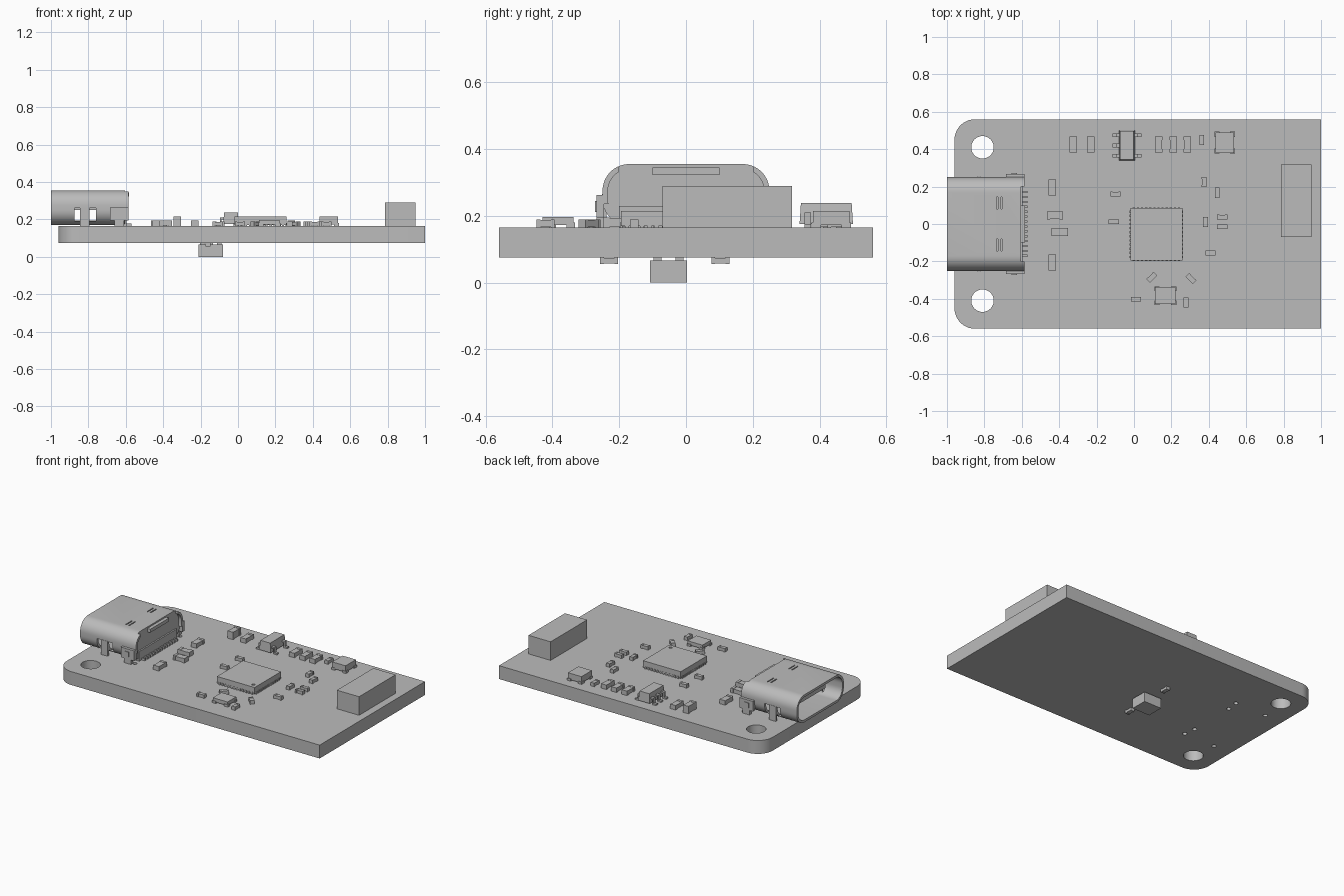
import bpy, bmesh, math
from mathutils import Vector, Matrix

cube = bpy.data.objects.get("Cube")
if cube:
    bpy.data.objects.remove(cube, do_unlink=True)

grey = bpy.data.materials.new("plain grey")
grey.use_nodes = True
grey.diffuse_color = (0.5, 0.5, 0.5, 1)
grey.node_tree.nodes["Principled BSDF"].inputs["Base Color"].default_value = (0.5, 0.5, 0.5, 1)

BOTTOM, TOP = 0.075, 0.165          # board faces


def finish(name, bm):
    bmesh.ops.recalc_face_normals(bm, faces=bm.faces[:])
    mesh = bpy.data.meshes.new(name)
    bm.to_mesh(mesh)
    bm.free()
    mesh.materials.append(grey)
    ob = bpy.data.objects.new(name, mesh)
    bpy.context.collection.objects.link(ob)
    return ob


def add_box(bm, x0, x1, y0, y1, z0, z1):
    size = Vector((abs(x1 - x0), abs(y1 - y0), z1 - z0))
    mid = Vector((x0 + x1, y0 + y1, z0 + z1)) / 2
    bmesh.ops.create_cube(bm, size=1, matrix=Matrix.Translation(mid) @ Matrix.Diagonal(size).to_4x4())


def boxes(name, *items):
    bm = bmesh.new()
    for item in items:
        add_box(bm, *item)
    return finish(name, bm)


def add_rod(bm, x, y, r, z0, z1, sides=32):
    bmesh.ops.create_cone(bm, cap_ends=True, segments=sides, radius1=r, radius2=r, depth=z1 - z0,
                          matrix=Matrix.Translation((x, y, (z0 + z1) / 2)))


def prism(name, pts, offset):
    bm = bmesh.new()
    face = bm.faces.new([bm.verts.new(p) for p in pts])
    new = bmesh.ops.extrude_face_region(bm, geom=[face])["geom"]
    bmesh.ops.translate(bm, vec=offset, verts=[v for v in new if isinstance(v, bmesh.types.BMVert)])
    return finish(name, bm)


def rounded(a0, a1, b0, b1, radii, steps=10):
    """Counterclockwise rounded rectangle; radii run from the lower left corner."""
    out = []
    corners = [(a0, b0, 1, 1), (a1, b0, -1, 1), (a1, b1, -1, -1), (a0, b1, 1, -1)]
    for k, ((a, b, sa, sb), r) in enumerate(zip(corners, radii)):
        for i in range(steps + 1 if r else 1):
            t = math.pi * (1 + k / 2 + i / steps / 2)
            out.append((a + r * (sa + math.cos(t)), b + r * (sb + math.sin(t))))
    return out


def cut(ob, cutter):
    mod = ob.modifiers.new("cut", 'BOOLEAN')
    mod.operation, mod.solver, mod.object = 'DIFFERENCE', 'EXACT', cutter
    select(ob)
    bpy.ops.object.modifier_apply(modifier=mod.name)
    bpy.data.objects.remove(cutter, do_unlink=True)


def select(ob):
    bpy.ops.object.select_all(action='DESELECT')
    ob.select_set(True)
    bpy.context.view_layer.objects.active = ob


def smooth(ob):
    select(ob)
    bpy.ops.object.shade_smooth_by_angle(angle=math.radians(30))


# Circuit board with mounting holes and small connector holes
outline = rounded(-0.96, 1, -0.56, 0.56, (0.11, 0, 0, 0.11))
board = prism("circuit_board", [(x, y, BOTTOM) for x, y in outline], (0, 0, TOP - BOTTOM))
bm = bmesh.new()
for s in (-1, 1):
    add_rod(bm, -0.81, s * 0.41, 0.06, 0, 0.3, 48)
    for x, y in ((-0.61, 0.16), (-0.6, 0.24), (-0.83, 0.24)):
        add_rod(bm, x, s * y, 0.014, 0, 0.3, 16)
cut(board, finish("hole_cutter", bm))
smooth(board)

# Connector shell: hollow rounded tube open at the board edge
def tube(name, x0, x1, inset):
    r = 0.08 - inset
    pts = rounded(-0.25 + inset, 0.25 - inset, 0.17 + inset, 0.355 - inset, (r,) * 4)
    return prism(name, [(x0, a, b) for a, b in pts], (x1 - x0, 0, 0))


shell = tube("connector_shell", -1, -0.585, 0)
cut(shell, tube("cavity_cutter", -1.1, -0.64, 0.016))
cut(shell, tube("rear_cutter", -0.605, -0.5, 0.016))
slots = [(-0.605, -0.5, -0.2, 0.2, 0.31, 0.4), (-0.605, -0.5, -0.3, 0.3, 0.1, 0.235)]
for s in (-1, 1):
    slots += [(-0.875, -0.845, s * 0.2, s * 0.3, 0.192, 0.262),
              (-0.795, -0.76, s * 0.2, s * 0.3, 0.192, 0.262)]
    # H shaped latch cuts in the roof
    slots += [(-0.735, -0.728, s * 0.08, s * 0.145, 0.33, 0.4),
              (-0.712, -0.705, s * 0.08, s * 0.145, 0.33, 0.4)]
cut(shell, boxes("slot_cutter", *slots))
smooth(shell)

# Connector internals, rear housing and contacts
boxes("connector_tongue", (-0.92, -0.62, -0.17, 0.17, 0.25, 0.28))
boxes("connector_rear_tab", (-0.61, -0.583, -0.1, 0.1, 0.322, 0.345))
boxes("connector_rear_housing", (-0.63, -0.595, -0.2, 0.2, TOP, 0.23))
boxes("connector_pins", *[(-0.6, -0.57, y - 0.006, y + 0.006, TOP, 0.178)
                          for y in [-0.17 + i * 0.0262 for i in range(14)]])
for side, s in (("right", -1), ("left", 1)):
    boxes(side + "_front_leg", (-0.845, -0.795, s * 0.238, s * 0.252, 0.15, 0.265))
    boxes(side + "_rear_leg", (-0.685, -0.585, s * 0.245, s * 0.268, 0.195, 0.263),
          (-0.66, -0.61, s * 0.245, s * 0.268, 0.15, 0.2),
          (-0.655, -0.625, s * 0.262, s * 0.272, 0.212, 0.245))

# Processor with edge contacts and a pin one dimple
processor = boxes("processor", (-0.02, 0.26, -0.195, 0.085, 0.17, 0.215))
bm = bmesh.new()
add_rod(bm, 0.23, -0.165, 0.011, 0.21, 0.23, 16)
cut(processor, finish("dimple_cutter", bm))
contacts = []
for i in range(12):
    t = -0.121 + i * 0.022
    for s in (-1, 1):
        e = s * 0.135
        o = s * 0.143
        contacts += [(0.12 + t - 0.006, 0.12 + t + 0.006, -0.055 + e, -0.055 + o, TOP, 0.18),
                     (0.12 + e, 0.12 + o, -0.055 + t - 0.006, -0.055 + t + 0.006, TOP, 0.18)]
boxes("processor_contacts", *contacts)

# Five lead regulator with a tapered body
bm = bmesh.new()
add_box(bm, -0.08, 0.005, 0.34, 0.5, 0.175, 0.238)
for v in bm.verts:
    if v.co.z > 0.2:
        v.co.x = -0.0375 + (v.co.x + 0.0375) * 0.85
        v.co.y = 0.42 + (v.co.y - 0.42) * 0.95
finish("regulator_body", bm)
leads = []
for y, sides in ((0.475, (-1, 1)), (0.42, (-1,)), (0.365, (-1, 1))):
    for s in sides:
        def at(d):
            return -0.0375 + s * d
        leads += [(at(0.055), at(0.078), y - 0.01, y + 0.01, TOP, 0.175),
                  (at(0.052), at(0.06), y - 0.01, y + 0.01, TOP, 0.21),
                  (at(0.035), at(0.06), y - 0.01, y + 0.01, 0.2, 0.21)]
boxes("regulator_leads", *leads)


# Two terminal chips: a body between slightly larger end caps
def chip(name, x, y, length, width, height, angle=0, z=TOP):
    bm = bmesh.new()
    l, w = length / 2, width / 2
    add_box(bm, -l * 0.6, l * 0.6, -w * 0.94, w * 0.94, 0.002, height - 0.002)
    for s in (-1, 1):
        add_box(bm, s * l * 0.58, s * l, -w, w, 0, height)
    ob = finish(name, bm)
    ob.location = (x, y, z)
    ob.rotation_euler.z = math.radians(angle)


for x, h in ((-0.325, 0.05), (-0.23, 0.03), (0.132, 0.03), (0.21, 0.03), (0.285, 0.03)):
    chip("rear_row_chip", x, 0.425, 0.085, 0.04, h, 90)
for y in (0.195, -0.205):
    chip("connector_side_chip", -0.437, y, 0.085, 0.042, 0.03, 90)
for x, y in ((-0.423, 0.046), (-0.397, -0.043)):
    chip("connector_diode", x, y, 0.086, 0.043, 0.03)
for x, y in ((-0.098, 0.16), (-0.108, 0.012), (0.472, 0.037), (0.472, -0.015),
             (0.41, -0.155), (0.01, -0.402)):
    chip("small_cross_chip", x, y, 0.054, 0.026, 0.024)
for x, y in ((0.362, 0.45), (0.375, 0.225), (0.445, 0.167), (0.383, 0.01), (0.278, -0.42)):
    chip("small_long_chip", x, y, 0.054, 0.026, 0.024, 90)
chip("angled_chip", 0.095, -0.285, 0.055, 0.028, 0.024, 45)
chip("angled_chip", 0.305, -0.292, 0.055, 0.028, 0.024, -45)

# Oscillator cans on corner pads
for x, y, w, d, h in ((0.168, -0.383, 0.11, 0.092, 0.032), (0.485, 0.435, 0.1, 0.11, 0.05)):
    parts = [(x - w / 2, x + w / 2, y - d / 2, y + d / 2, 0.172, TOP + h)]
    for s in (-1, 1):
        for t in (-1, 1):
            parts.append((x + s * w * 0.28, x + s * (w / 2 + 0.004),
                          y + t * d * 0.28, y + t * (d / 2 + 0.004), TOP, 0.18))
    boxes("oscillator", *parts)

# Tall end block
boxes("end_block", (0.785, 0.95, -0.07, 0.318, TOP, 0.29))

# Underside sensor on feet with a chip on each side
boxes("underside_sensor", (-0.21, -0.08, -0.108, 0.003, 0, 0.066),
      *[(x - 0.012, x + 0.012, y - 0.012, y + 0.012, 0.06, BOTTOM)
        for x in (-0.19, -0.145, -0.1) for y in (-0.085, -0.02)])
for y in (-0.23, 0.103):
    chip("underside_chip", -0.16, y, 0.054, 0.028, 0.02, 90, BOTTOM - 0.02)
